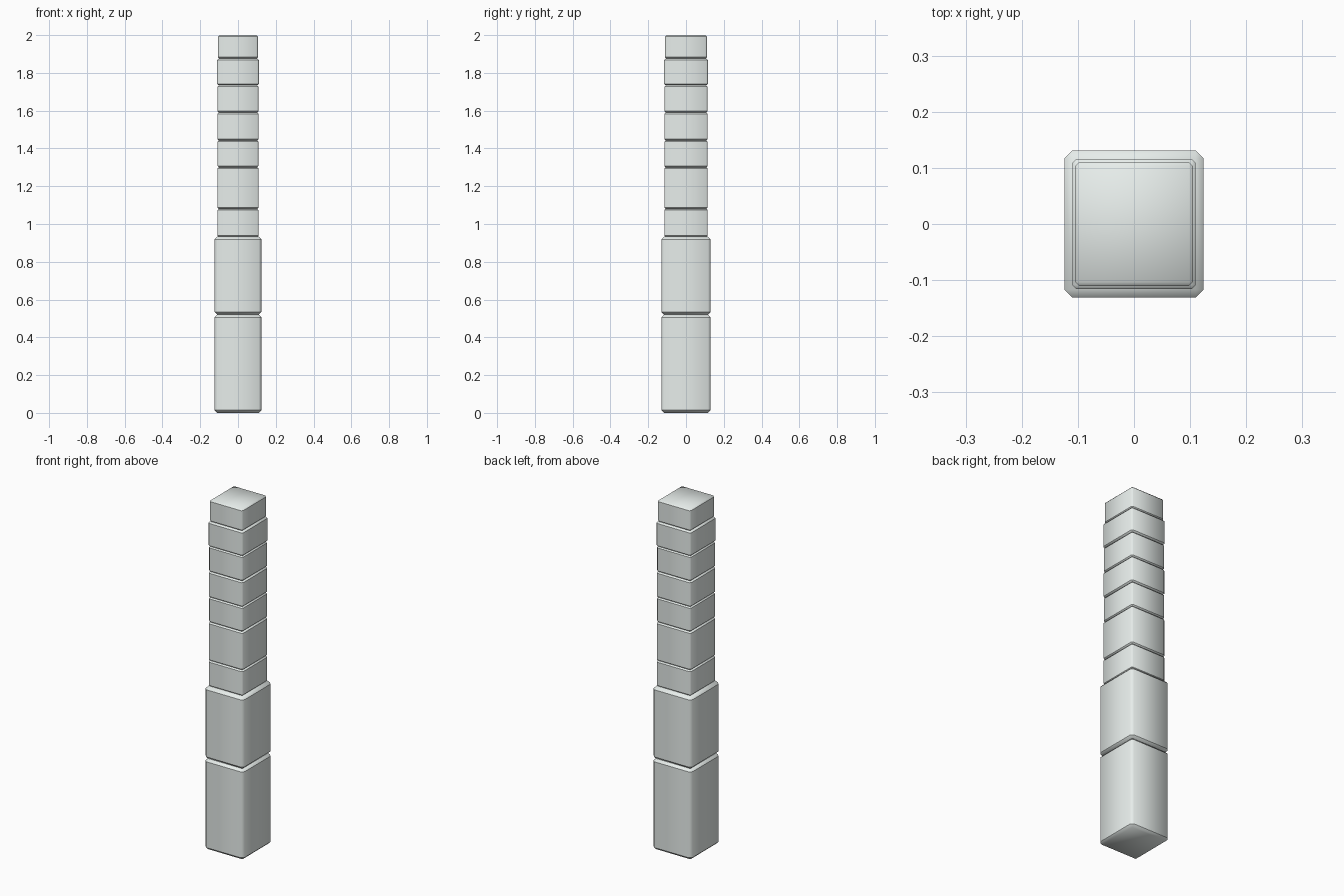
import bpy, bmesh

if "Cube" in bpy.data.objects:
    bpy.data.objects.remove(bpy.data.objects["Cube"])

# Pale stone colour
stone = bpy.data.materials.new("pale_stone")
stone.diffuse_color = (0.80, 0.85, 0.83, 1)
stone.use_nodes = True
stone.node_tree.nodes["Principled BSDF"].inputs["Base Color"].default_value = stone.diffuse_color


def block(name, z0, z1, wx, wy, bevel):
    """Chamfered stone block, smooth around its sides, crisp at top and bottom rims."""
    bm = bmesh.new()
    bmesh.ops.create_cube(bm, size=1)
    for v in bm.verts:
        v.co.x *= wx
        v.co.y *= wy
        v.co.z = z0 if v.co.z < 0 else z1
    bmesh.ops.bevel(bm, geom=bm.edges[:], offset=bevel, segments=1,
                    profile=0.5, affect='EDGES')
    bm.normal_update()
    for f in bm.faces:
        f.smooth = True
    # Crisp rim where the upright sides meet the sloped chamfers
    for e in bm.edges:
        upright = [abs(f.normal.z) < 0.01 for f in e.link_faces]
        e.smooth = upright[0] == upright[1]
    mesh = bpy.data.meshes.new(name)
    bm.to_mesh(mesh)
    bm.free()
    mesh.materials.append(stone)
    obj = bpy.data.objects.new(name, mesh)
    bpy.context.collection.objects.link(obj)
    return obj


# Two large base blocks
for i, (z0, z1) in enumerate([(0.0, 0.52), (0.52, 0.933)]):
    block(f"base_block_{i + 1}", z0, z1, 0.248, 0.262, 0.014)

# Narrower upper blocks: bottom, top, x width, y width
upper = [
    (0.933, 1.08, 0.219, 0.230),
    (1.08, 1.30, 0.219, 0.230),
    (1.30, 1.443, 0.216, 0.228),
    (1.443, 1.59, 0.219, 0.230),
    (1.59, 1.735, 0.216, 0.227),
    (1.735, 1.876, 0.220, 0.231),
    (1.876, 2.0, 0.210, 0.221),
]
for i, (z0, z1, wx, wy) in enumerate(upper):
    block(f"upper_block_{i + 1}", z0, z1, wx, wy, 0.007)
